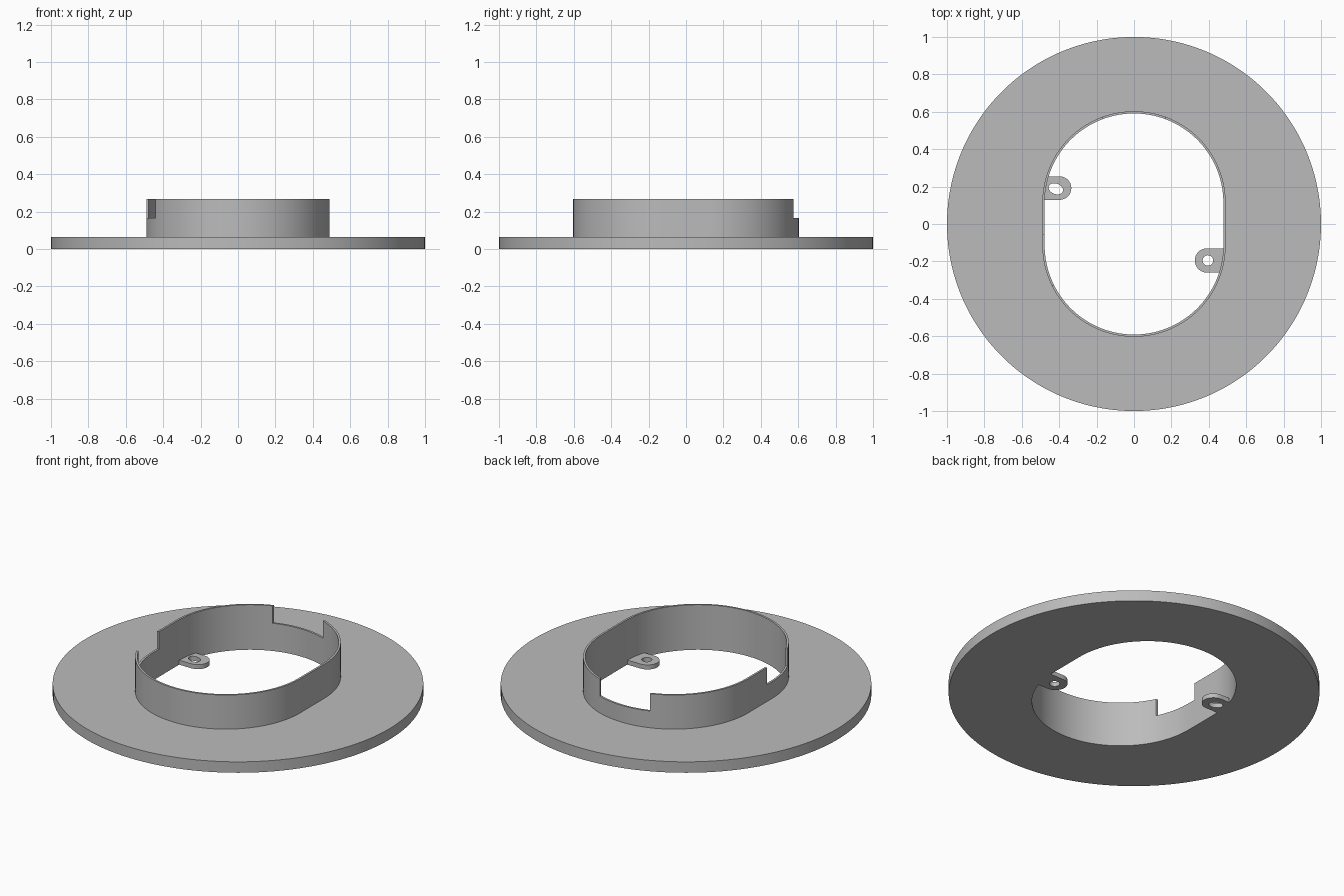
import bpy, bmesh, math
from mathutils import Matrix

if "Cube" in bpy.data.objects:
    bpy.data.objects.remove(bpy.data.objects["Cube"])

HALF = 64                      # points per half outline
grey = bpy.data.materials.new("plain grey")
grey.diffuse_color = (0.5, 0.5, 0.5, 1)
grey.use_nodes = True
grey.node_tree.nodes["Principled BSDF"].inputs["Base Color"].default_value = grey.diffuse_color


def disc_ring(r, z):
    n = HALF * 2
    return [(r * math.cos((i + 0.5) * 2 * math.pi / n),
             r * math.sin((i + 0.5) * 2 * math.pi / n), z) for i in range(n)]


def stadium_ring(r, z, offset=0.113):
    pts = []
    for half in (0, 1):
        for i in range(HALF):
            a = math.pi * (half + i / (HALF - 1))
            pts.append((r * math.cos(a), r * math.sin(a) + (offset, -offset)[half], z))
    return pts


def lug_ring(cx, cy, r, root, z, n=32):
    """Tab outline: round tip facing +x, squared off at x = root."""
    pts = []
    for i in range(n):
        a = 2 * math.pi * i / n
        x, y = math.cos(a) * r, math.sin(a) * r
        if x < -1e-6:
            k = 1 / max(abs(math.cos(a)), abs(math.sin(a)))
            x, y = (root - cx) * abs(math.cos(a)) * k, r * math.sin(a) * k
        pts.append((cx + x, cy + y, z))
    return pts


def oval_ring(cx, cy, rx, ry, tilt, z, n=32):
    c, s = math.cos(tilt), math.sin(tilt)
    pts = []
    for i in range(n):
        a = 2 * math.pi * i / n
        x, y = rx * math.cos(a), ry * math.sin(a)
        pts.append((cx + c * x - s * y, cy + s * x + c * y, z))
    return pts


def loft(name, rings, spin=0):
    """Closed solid made by bridging rings in a cycle."""
    bm = bmesh.new()
    loops = [[bm.verts.new(p) for p in ring] for ring in rings]
    for k, a in enumerate(loops):
        b = loops[(k + 1) % len(loops)]
        for i in range(len(a)):
            j = (i + 1) % len(a)
            bm.faces.new((a[i], a[j], b[j], b[i]))
    bmesh.ops.recalc_face_normals(bm, faces=bm.faces)
    bmesh.ops.rotate(bm, verts=bm.verts, cent=(0, 0, 0), matrix=Matrix.Rotation(spin, 3, 'Z'))
    me = bpy.data.meshes.new(name)
    bm.to_mesh(me)
    bm.free()
    me.materials.append(grey)
    ob = bpy.data.objects.new(name, me)
    bpy.context.collection.objects.link(ob)
    return ob


def cut_box(target, lo, hi):
    """Cut a box-shaped notch out of the target, then remove the cutter."""
    bpy.ops.mesh.primitive_cube_add(size=1, location=[(a + b) / 2 for a, b in zip(lo, hi)])
    box = bpy.context.object
    box.hide_render = True
    box.scale = [b - a for a, b in zip(lo, hi)]
    mod = target.modifiers.new("notch", 'BOOLEAN')
    mod.operation, mod.solver, mod.object = 'DIFFERENCE', 'EXACT', box
    bpy.context.view_layer.objects.active = target
    bpy.ops.object.modifier_apply(modifier=mod.name)
    bpy.data.objects.remove(box)


# Round base plate with the upright oblong collar
body = loft("flanged_collar", [
    disc_ring(1.0, 0), disc_ring(1.0, 0.065),
    stadium_ring(0.49, 0.065), stadium_ring(0.49, 0.268),
    stadium_ring(0.478, 0.268), stadium_ring(0.478, 0)])

# Notches in the collar rim: back and left
cut_box(body, (-0.165, 0.4, 0.165), (0.165, 0.7, 0.4))
cut_box(body, (-0.6, -0.325, 0.165), (-0.38, -0.06, 0.4))

# Screw lugs inside the opening: slotted one at left, round-holed one at right
T = 0.027
slotted = [oval_ring(-0.418, 0.188, 0.04, 0.028, -0.35, z) for z in (T, 0)]
loft("slotted_lug", [lug_ring(-0.398, 0.192, 0.063, -0.482, z) for z in (0, T)] + slotted)
round_hole = [oval_ring(-0.395, 0.195, 0.028, 0.028, 0, z) for z in (T, 0)]
loft("round_hole_lug", [lug_ring(-0.39, 0.195, 0.065, -0.482, z) for z in (0, T)] + round_hole,
     spin=math.pi)

# Smooth curved walls, crisp edges
for ob in list(bpy.context.collection.objects):
    bpy.ops.object.select_all(action='DESELECT')
    ob.select_set(True)
    bpy.context.view_layer.objects.active = ob
    bpy.ops.object.shade_smooth_by_angle(angle=math.radians(30))
